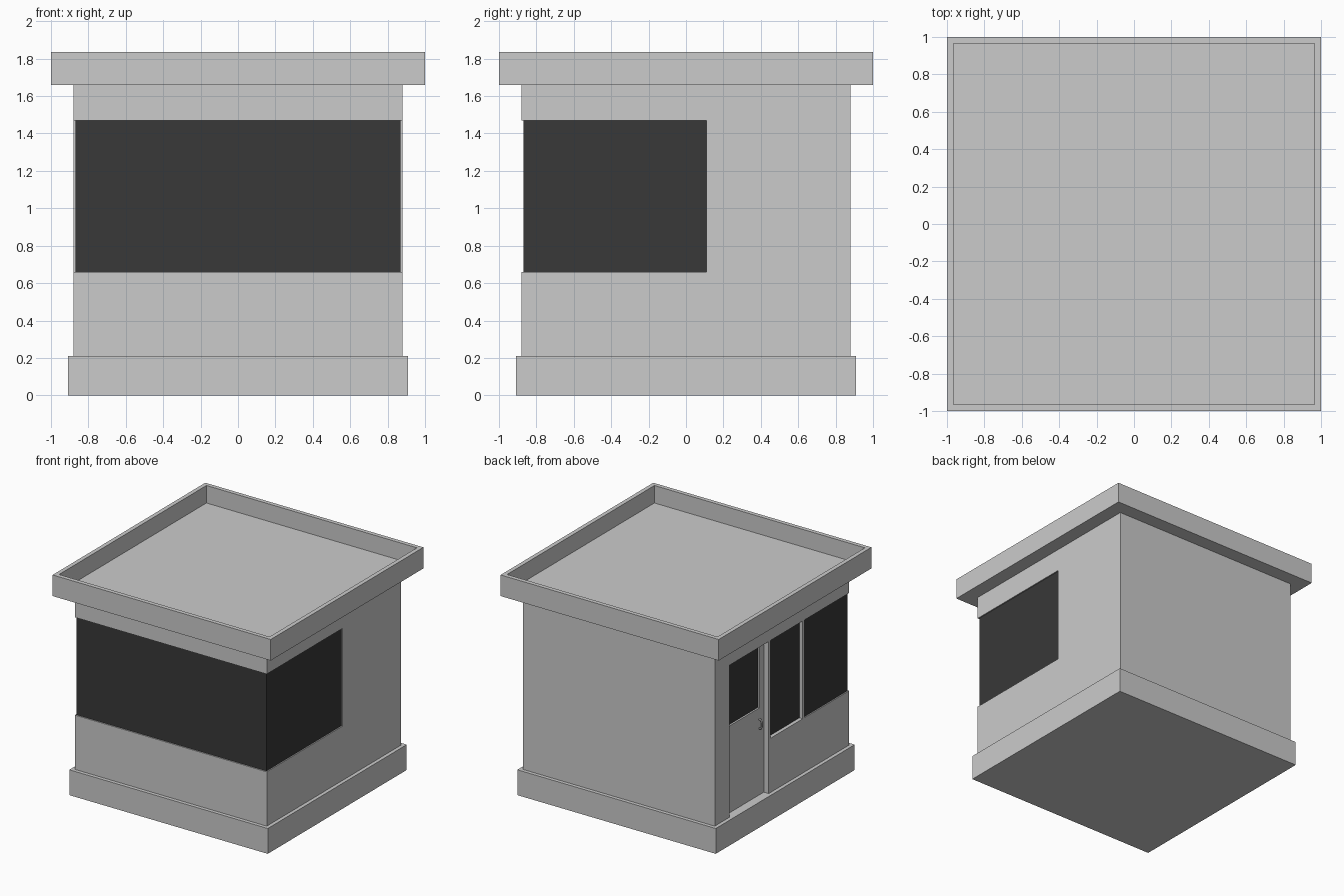
import bpy, bmesh
from mathutils import Vector

if "Cube" in bpy.data.objects:
    bpy.data.objects.remove(bpy.data.objects["Cube"])

dark = bpy.data.materials.new("dark_glass")
dark.diffuse_color = (0.04, 0.04, 0.04, 1)
dark.use_nodes = True
dark.node_tree.nodes["Principled BSDF"].inputs["Base Color"].default_value = dark.diffuse_color


def box(name, x, y, z, mat=None):
    """Box from (min, max) ranges on each axis."""
    bm = bmesh.new()
    bmesh.ops.create_cube(bm, size=1)
    for v in bm.verts:
        v.co = Vector([r[0] if c < 0 else r[1] for c, r in zip(v.co, (x, y, z))])
    me = bpy.data.meshes.new(name)
    bm.to_mesh(me)
    bm.free()
    ob = bpy.data.objects.new(name, me)
    bpy.context.collection.objects.link(ob)
    if mat:
        me.materials.append(mat)
    return ob


def cut(ob, *ranges):
    """Cut a box-shaped opening out of an object."""
    cutter = box("cutter", *ranges)
    mod = ob.modifiers.new("opening", 'BOOLEAN')
    mod.operation, mod.solver, mod.object = 'DIFFERENCE', 'EXACT', cutter
    bpy.context.view_layer.objects.active = ob
    bpy.ops.object.modifier_apply(modifier=mod.name)
    bpy.data.objects.remove(cutter)


WIN = (0.66, 1.47)       # height range of the window band
DOOR = (0.174, 0.684)    # door opening along the left wall

# Plinth
box("plinth", (-0.91, 0.91), (-0.91, 0.91), (0, 0.21))

# Walls with openings: front band, right band, two left windows, door
walls = box("walls", (-0.88, 0.88), (-0.88, 0.88), (0.21, 1.66))
cut(walls, (-1, 1), (-1, -0.84), WIN)
cut(walls, (0.84, 1), (-1, 0.11), WIN)
cut(walls, (-1, -0.84), (-1, -0.297), WIN)
cut(walls, (-1, -0.82), (-0.272, 0.148), WIN)
cut(walls, (-1, -0.80), DOOR, (0.1, 1.47))

# Glazing, slightly set back and wrapping the front corners
box("front_glass", (-0.87, 0.87), (-0.87, -0.84), WIN, dark)
box("right_glass", (0.84, 0.87), (-0.84, 0.11), WIN, dark)
box("left_front_glass", (-0.87, -0.84), (-0.84, -0.297), WIN, dark)
box("left_sliding_glass", (-0.85, -0.82), (-0.272, 0.148), WIN, dark)

# Door with its window
door = box("door", (-0.835, -0.80), DOOR, (0.21, 1.47))
door_win = ((0.228, 0.632), (0.93, 1.435))
cut(door, (-1, -0.81), *door_win)
box("door_glass", (-0.82, -0.81), *door_win, dark)

# Pull handle on the door
cu = bpy.data.curves.new("door_handle", 'CURVE')
cu.dimensions = '3D'
cu.bevel_depth, cu.bevel_resolution, cu.use_fill_caps = 0.007, 1, True
path = [(-0.83, 0.76), (-0.853, 0.765), (-0.862, 0.785),
        (-0.862, 0.815), (-0.853, 0.835), (-0.83, 0.84)]
sp = cu.splines.new('POLY')
sp.points.add(len(path) - 1)
for p, (x, z) in zip(sp.points, path):
    p.co = (x, 0.235, z, 1)
bpy.context.collection.objects.link(bpy.data.objects.new("door_handle", cu))

# Flat roof with a raised parapet rim
roof = box("roof", (-1, 1), (-1, 1), (1.66, 1.835))
cut(roof, (-0.965, 0.965), (-0.965, 0.965), (1.69, 2))
